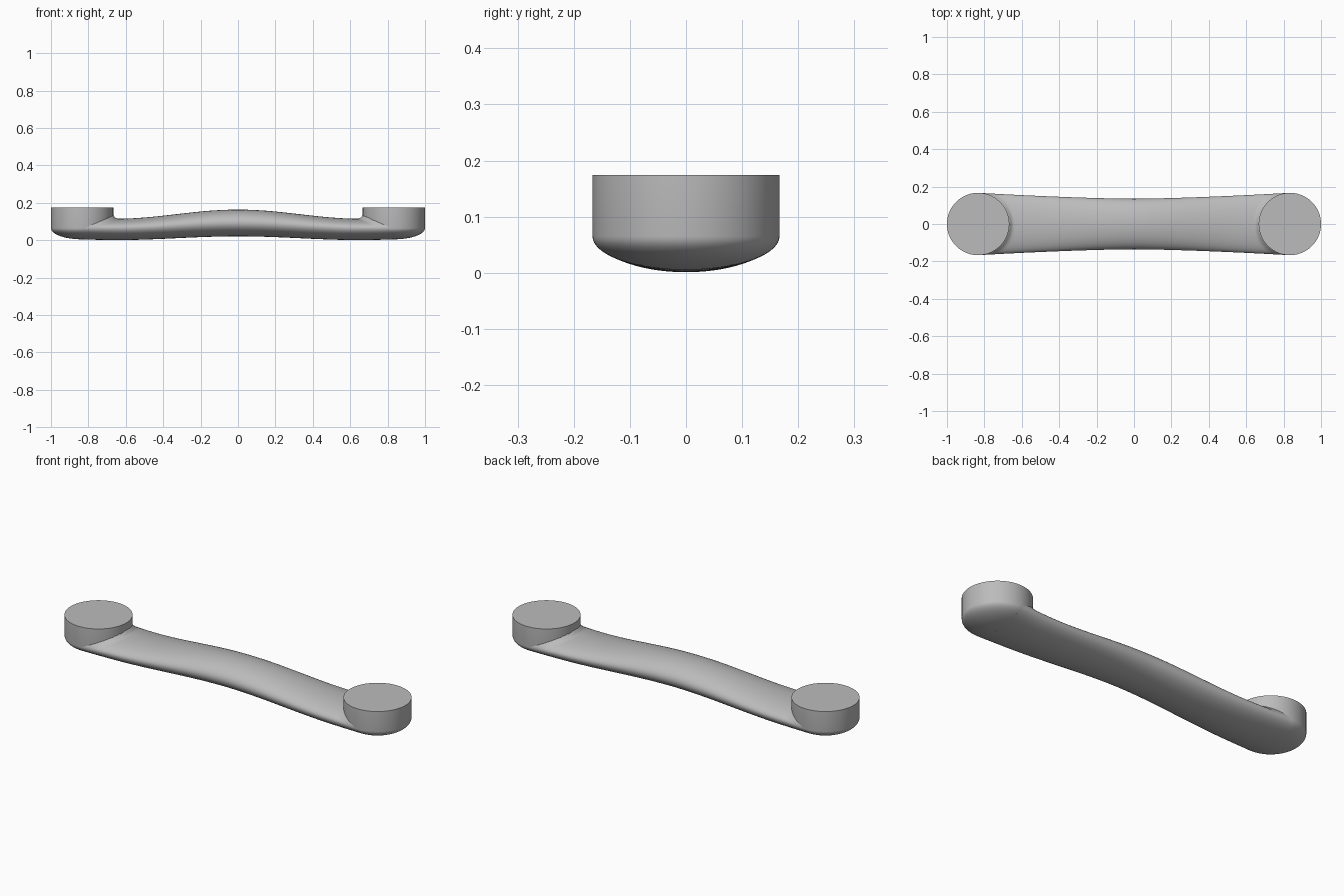
import bpy, bmesh, math

cube = bpy.data.objects.get("Cube")
if cube:
    bpy.data.objects.remove(cube, do_unlink=True)

R = 1 / 6            # foot radius
CX = 1 - R           # foot centre
TOP = 0.174          # mounting face height
SEAM = 0.065         # where the rounded underside meets the wall
LOW = 0.005          # underside of the foot

grey = bpy.data.materials.new("plain grey")
grey.use_nodes = True
colour = (0.5, 0.5, 0.5, 1)
grey.diffuse_color = colour
grey.node_tree.nodes["Principled BSDF"].inputs["Base Color"].default_value = colour


def finish(bm, name):
    bmesh.ops.recalc_face_normals(bm, faces=bm.faces)
    mesh = bpy.data.meshes.new(name)
    bm.to_mesh(mesh)
    bm.free()
    mesh.materials.append(grey)
    obj = bpy.data.objects.new(name, mesh)
    bpy.context.collection.objects.link(obj)
    bpy.ops.object.select_all(action='DESELECT')
    obj.select_set(True)
    bpy.context.view_layer.objects.active = obj
    bpy.ops.object.shade_smooth_by_angle(angle=math.radians(35))


def loft(bm, rings):
    # skin closed rings of points and cap both ends
    rings = [[bm.verts.new(p) for p in ring] for ring in rings]
    n = len(rings[0])
    for a, b in zip(rings, rings[1:]):
        for i in range(n):
            j = (i + 1) % n
            bm.faces.new((a[i], a[j], b[j], b[i]))
    bm.faces.new(rings[0])
    bm.faces.new(rings[-1])


def foot(name, side):
    # round pad: elliptical underside, straight wall, flat top
    steps = 14
    profile = []
    for k in range(1, steps + 1):
        a = k / steps * math.pi / 2
        profile.append((R * math.sin(a), SEAM - (SEAM - LOW) * math.cos(a)))
    profile.append((R, TOP))
    n = 72
    bm = bmesh.new()
    loft(bm, [[(side * CX + r * math.cos(math.tau * i / n),
                r * math.sin(math.tau * i / n), z) for i in range(n)]
              for r, z in profile])
    finish(bm, name)


def bar_ring(x, n=64):
    # oval section, arched and narrowed toward the middle
    ax = abs(x)
    arch = 0.5 * (1 + math.cos(math.pi * min(ax / 0.66, 1)))
    end = max(0, (ax - 0.62) / (CX - 0.62))
    width = 0.135 + (R - 0.135) * (ax / CX) ** 1.5
    low = 0.001 + 0.02 * arch + (LOW - 0.001) * end ** 2
    high = 0.115 + 0.049 * arch
    mid = SEAM + 0.0275 * arch
    ring = []
    for i in range(n):
        a = math.tau * i / n
        y, s = width * math.cos(a), math.sin(a)
        z = mid + s * ((high - mid) if s > 0 else (mid - low))
        # small fillet climbing the wall of the foot
        gap = max(0, math.hypot(ax - CX, y) - R)
        z += 0.02 * max(0, s) * max(0, 1 - gap / 0.025) ** 2
        ring.append((x, y, z))
    return ring


steps = 200
bm = bmesh.new()
loft(bm, [bar_ring(CX * (2 * k / steps - 1)) for k in range(steps + 1)])
finish(bm, "handle_bar")
foot("left_foot", 1)
foot("right_foot", -1)
